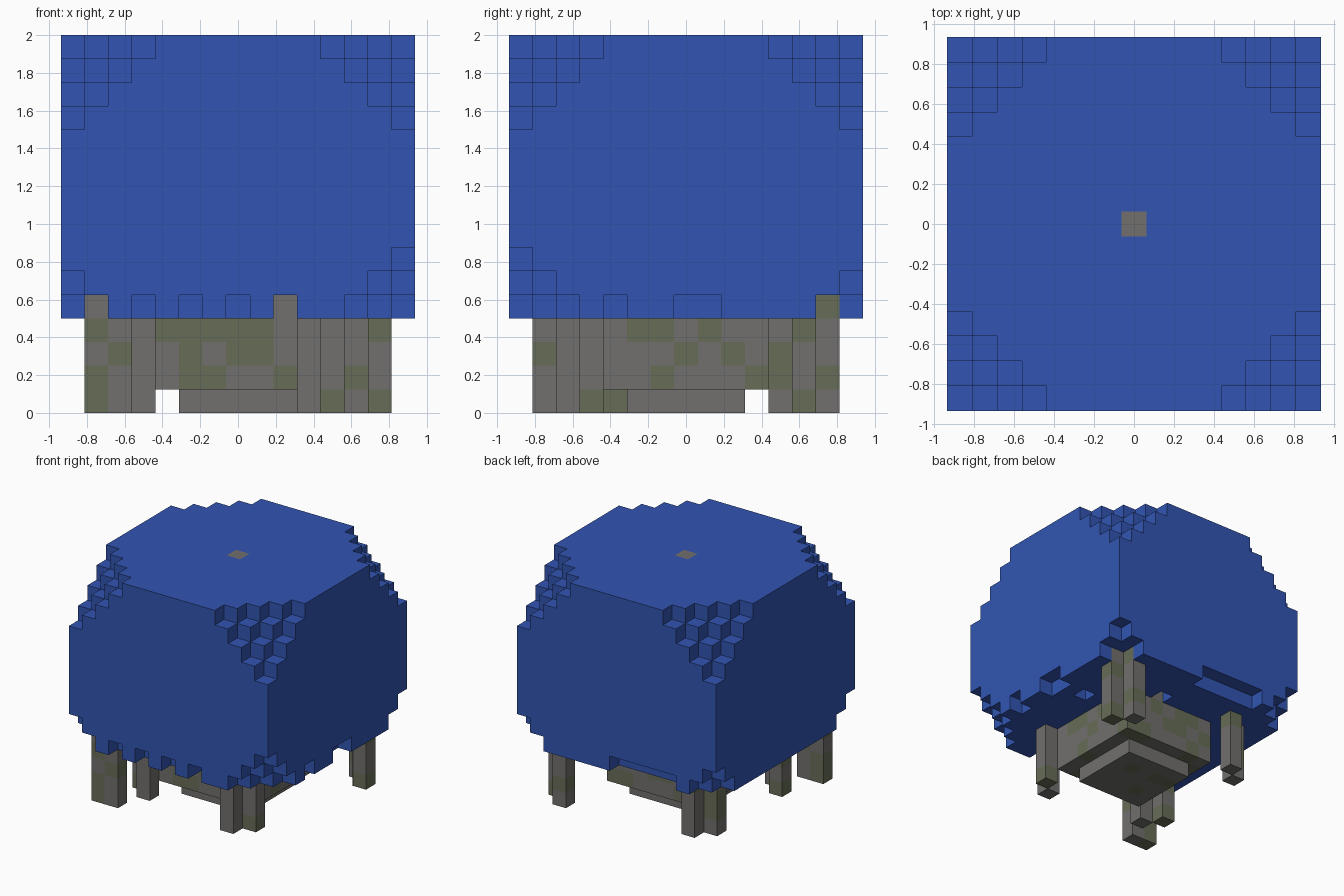
import bpy
import bmesh
import random
from mathutils import Vector

random.seed(4)
if "Cube" in bpy.data.objects:
    bpy.data.objects.remove(bpy.data.objects["Cube"])

UNIT = 0.125          # edge of one block
SIDE = 15             # blocks across the canopy
LAST = SIDE - 1
TOP = 15              # highest block layer
LOW = 4               # lowest canopy layer


def make_material(name, colour):
    mat = bpy.data.materials.new(name)
    mat.use_nodes = True
    mat.diffuse_color = (*colour, 1)
    shader = mat.node_tree.nodes["Principled BSDF"]
    shader.inputs["Base Color"].default_value = (*colour, 1)
    shader.inputs["Roughness"].default_value = 0.9
    return mat


BLUE = make_material("canopy blue", (0.032, 0.091, 0.445))
STONE = make_material("stone grey", (0.165, 0.162, 0.156))
MOSS = make_material("moss green", (0.136, 0.153, 0.095))


def box(xs, ys, zs):
    return {(i, j, k) for i in xs for j in ys for k in zs}


# Stone body, foot slab and the core column reaching the top
core = range(4, 11)
body = box(core, core, range(1, LOW + 1))
slab = box(range(5, 10), range(5, 10), [0])
column = box([7], [7], range(LOW + 1, TOP + 1))

# Legs, standing in staggered pairs
leg_spots = {
    "front_right_leg": [(1, 1), (2, 1), (2, 4), (3, 3)],
    "front_left_leg": [(10, 2), (11, 3)],
    "back_right_leg": [(2, 11), (3, 12)],
    "back_left_leg": [(13, 12), (12, 13)],
}
legs = {name: {(i, j, k) for i, j in spots for k in range(LOW + 1)}
        for name, spots in leg_spots.items()}
stone = body.union(slab, column, *legs.values())

# Notches and hollows in the lowest canopy layer
hollows = {(i, 0) for i in (3, 5, 7)}
hollows |= {(9, j) for j in range(4)}
hollows |= {(LAST, j) for j in (4, 7, 8)}
hollows |= {(i, LAST) for i in range(3, 8)}
hollows |= {(13, 13), (12, 8), (8, 11)}


def in_canopy(i, j, k):
    a, b = min(i, LAST - i), min(j, LAST - j)
    if a + b + TOP - k < 4:                      # stepped upper corners
        return False
    cut = 3 if i > 7 and j < 7 else 2            # stepped lower corners
    if a + b + k - LOW < cut:
        return False
    return not (k == LOW and (i, j) in hollows)


canopy = {c for c in box(range(SIDE), range(SIDE), range(LOW, TOP + 1))
          if in_canopy(*c)} - stone
occupied = canopy | stone

# Moss patches: rows run from the upper layer down
front_moss = ["#####..", ".#.##..", ".##..#."]
side_moss = ["###.#..", "...#.#.", "..#...#"]
leg_moss = {(1, 1): (0, 1, 3), (2, 1): (2,), (11, 3): (0,),
            (2, 4): (0, 2), (13, 12): (0, 3), (12, 13): (1, 4),
            (2, 11): (1, 2), (3, 12): (3,)}
random_moss = {c for c in sorted(body | slab) if random.random() < 0.4}


def is_moss(cell):
    i, j, k = cell
    if cell in column:
        return False
    if cell in body and k < LOW:
        if j == core[0]:
            return front_moss[3 - k][i - core[0]] == "#"
        if i == core[-1]:
            return side_moss[3 - k][j - core[0]] == "#"
    if cell in body or cell in slab:
        on_edge = k == 0 and (j == 5 or i == 9)
        return k < LOW and not on_edge and cell in random_moss
    return k in leg_moss.get((i, j), ())


def build_blocks(name, cells, materials, pick):
    """Make one object from the exposed faces of its blocks."""
    bm = bmesh.new()
    for cell in sorted(cells):
        centre = Vector((cell[0] - LAST / 2, cell[1] - LAST / 2, cell[2] + 0.5))
        for axis in range(3):
            for sign in (-1, 1):
                step = [0, 0, 0]
                step[axis] = sign
                if tuple(c + s for c, s in zip(cell, step)) in occupied:
                    continue
                n = Vector(step)
                u = Vector([float(axis == 2), float(axis == 0), float(axis == 1)])
                v = n.cross(u)
                corners = [n - u - v, n + u - v, n + u + v, n - u + v]
                face = bm.faces.new(
                    [bm.verts.new((centre + c / 2) * UNIT) for c in corners])
                face.material_index = pick(cell)
    # Weld the blocks and merge flat areas of one colour
    bmesh.ops.remove_doubles(bm, verts=bm.verts, dist=0.001)
    bmesh.ops.dissolve_limit(bm, angle_limit=0.01, verts=bm.verts,
                             edges=bm.edges, delimit={'MATERIAL'})
    mesh = bpy.data.meshes.new(name)
    bm.to_mesh(mesh)
    bm.free()
    for mat in materials:
        mesh.materials.append(mat)
    obj = bpy.data.objects.new(name, mesh)
    bpy.context.collection.objects.link(obj)


build_blocks("canopy", canopy, [BLUE], lambda cell: 0)
parts = {"body": body, "foot_slab": slab, "core_column": column, **legs}
for part, cells in parts.items():
    build_blocks(part, cells, [STONE, MOSS], lambda cell: int(is_moss(cell)))
